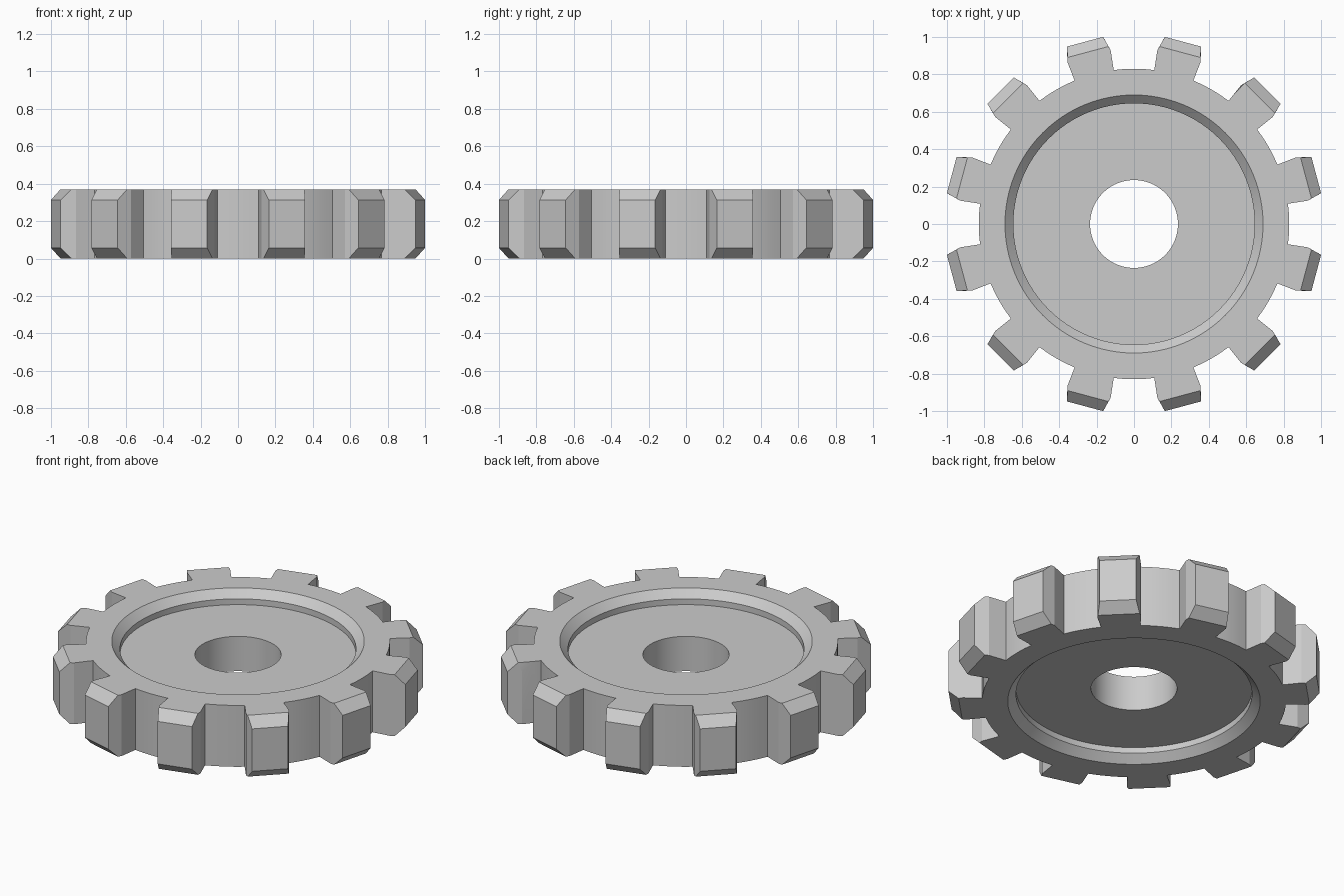
import bpy, bmesh
from math import sin, cos, radians

if "Cube" in bpy.data.objects:
    bpy.data.objects.remove(bpy.data.objects["Cube"])

H, BEVEL = 0.37, 0.057          # thickness, tip bevel height
ROOT, STEP, TEETH = 0.83, 3.75, 12
SEG = int(360 / STEP)

bm = bmesh.new()


def polar(r, deg, z):
    return (r * cos(radians(deg)), r * sin(radians(deg)), z)


def face(points):
    bm.faces.new([bm.verts.new(p) for p in points])


# Lathed disc: bore, stepped recess on both sides, flat rims
half = [(0.235, 0.29), (0.645, 0.29), (0.645, 0.325), (0.69, H), (ROOT, H)]
profile = half + [(r, H - z) for r, z in reversed(half)]
for i in range(SEG):
    a, b = i * STEP, (i + 1) * STEP
    for j, (r0, z0) in enumerate(profile):
        r1, z1 = profile[(j + 1) % len(profile)]
        outer_wall = r0 == ROOT and r1 == ROOT
        # the rim wall is left open behind each tooth
        if outer_wall and abs((a + STEP / 2) % 30 - 15) < 7.5:
            continue
        face([polar(r0, a, z0), polar(r0, b, z0), polar(r1, b, z1), polar(r1, a, z1)])


def add_tooth(angle, chipped):
    c, s = cos(radians(angle)), sin(radians(angle))

    def at(r, t, z):
        return (r * c - t * s, r * s + t * c, z)

    def side(k, top):
        z, tip_z = (H, H - BEVEL) if top else (0, BEVEL)
        kink_z = H - 0.055 if (chipped and top and k > 0) else z
        return dict(root=polar(ROOT, angle + k * 7.5, z), flank=at(0.863, k * 0.1125, z),
                    kink=at(0.93, k * 0.12, kink_z), mid=at(0.952, k * 0.114, z),
                    tip=at(1.009, k * 0.0996, tip_z))

    corners = {}
    for top in (True, False):
        l, r = side(1, top), side(-1, top)
        corners[1, top], corners[-1, top] = l, r
        arc = [polar(ROOT, angle + d * STEP, H if top else 0) for d in (-2, -1, 0, 1, 2)]
        # end cap and sloped tip bevel
        face(arc + [l['flank'], l['mid'], r['mid'], r['flank']])
        face([l['mid'], l['tip'], r['tip'], r['mid']])
        for p in (l, r):
            face([p['flank'], p['kink'], p['mid']])
    # flanks and chamfered tip sides
    for k in (1, -1):
        u, d = corners[k, True], corners[k, False]
        face([u['root'], u['flank'], u['kink'], d['kink'], d['flank'], d['root']])
        face([u['kink'], u['mid'], u['tip'], d['tip'], d['mid'], d['kink']])
    # outer tip
    face([corners[1, True]['tip'], corners[-1, True]['tip'],
          corners[-1, False]['tip'], corners[1, False]['tip']])


# Twelve teeth, one with a cut corner
for n in range(TEETH):
    add_tooth(15 + 30 * n, n == 1)

bmesh.ops.remove_doubles(bm, verts=bm.verts, dist=0.0005)
bmesh.ops.recalc_face_normals(bm, faces=bm.faces)
mesh = bpy.data.meshes.new("gear_wheel")
bm.to_mesh(mesh)
bm.free()
gear = bpy.data.objects.new("gear_wheel", mesh)
bpy.context.collection.objects.link(gear)
bpy.context.view_layer.objects.active = gear
gear.select_set(True)
bpy.ops.object.shade_smooth_by_angle(angle=radians(12))
